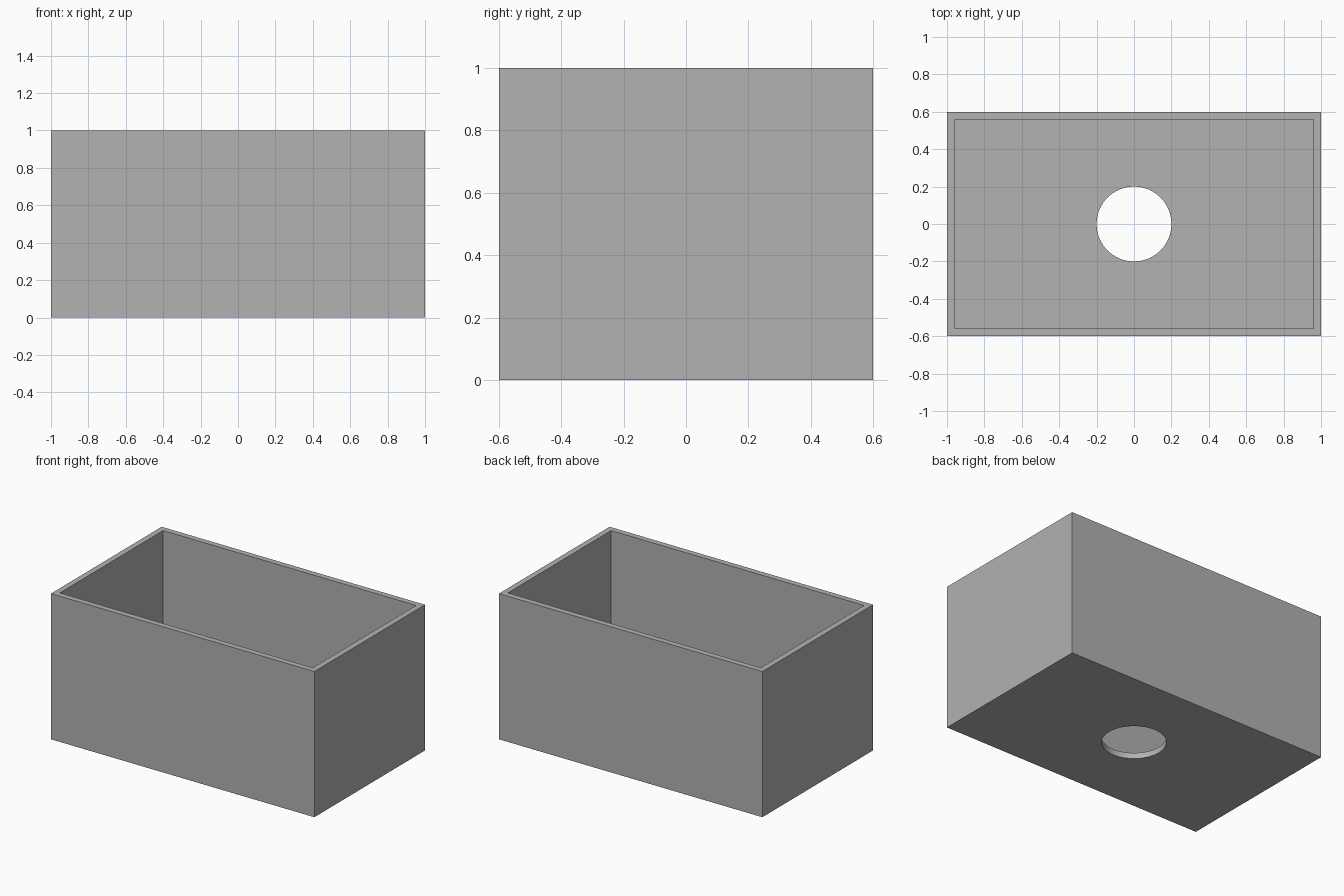
import bpy

default_cube = bpy.data.objects.get("Cube")
if default_cube:
    bpy.data.objects.remove(default_cube, do_unlink=True)

LENGTH, DEPTH, HEIGHT = 2.0, 1.2, 1.0
WALL = 0.04
HOLE_RADIUS = 0.2

grey = bpy.data.materials.new("plain_grey")
grey.use_nodes = True
colour = (0.445, 0.445, 0.445, 1)
grey.diffuse_color = colour
grey.node_tree.nodes["Principled BSDF"].inputs["Base Color"].default_value = colour


def box(name, size, bottom):
    bpy.ops.mesh.primitive_cube_add(size=1, location=(0, 0, bottom + size[2] / 2))
    obj = bpy.context.object
    obj.name = name
    obj.scale = size
    bpy.ops.object.transform_apply(location=True, rotation=False, scale=True)
    obj.data.materials.append(grey)
    return obj


def cut(target, cutter):
    cutter.hide_render = True
    mod = target.modifiers.new("cut", 'BOOLEAN')
    mod.operation = 'DIFFERENCE'
    mod.solver = 'EXACT'
    mod.object = cutter
    bpy.ops.object.select_all(action='DESELECT')
    bpy.context.view_layer.objects.active = target
    target.select_set(True)
    bpy.ops.object.modifier_apply(modifier=mod.name)
    bpy.data.objects.remove(cutter, do_unlink=True)


# Outer block
planter = box("open_box", (LENGTH, DEPTH, HEIGHT), 0)

# Hollow interior, open at the top
cut(planter, box("interior_cutter", (LENGTH - 2 * WALL, DEPTH - 2 * WALL, HEIGHT), WALL))

# Round hole through the floor
bpy.ops.mesh.primitive_cylinder_add(vertices=64, radius=HOLE_RADIUS, depth=WALL * 4)
hole = bpy.context.object
hole.name = "hole_cutter"
hole.data.materials.append(grey)
cut(planter, hole)

# Smooth hole wall, crisp box edges
bpy.ops.object.shade_smooth_by_angle()
